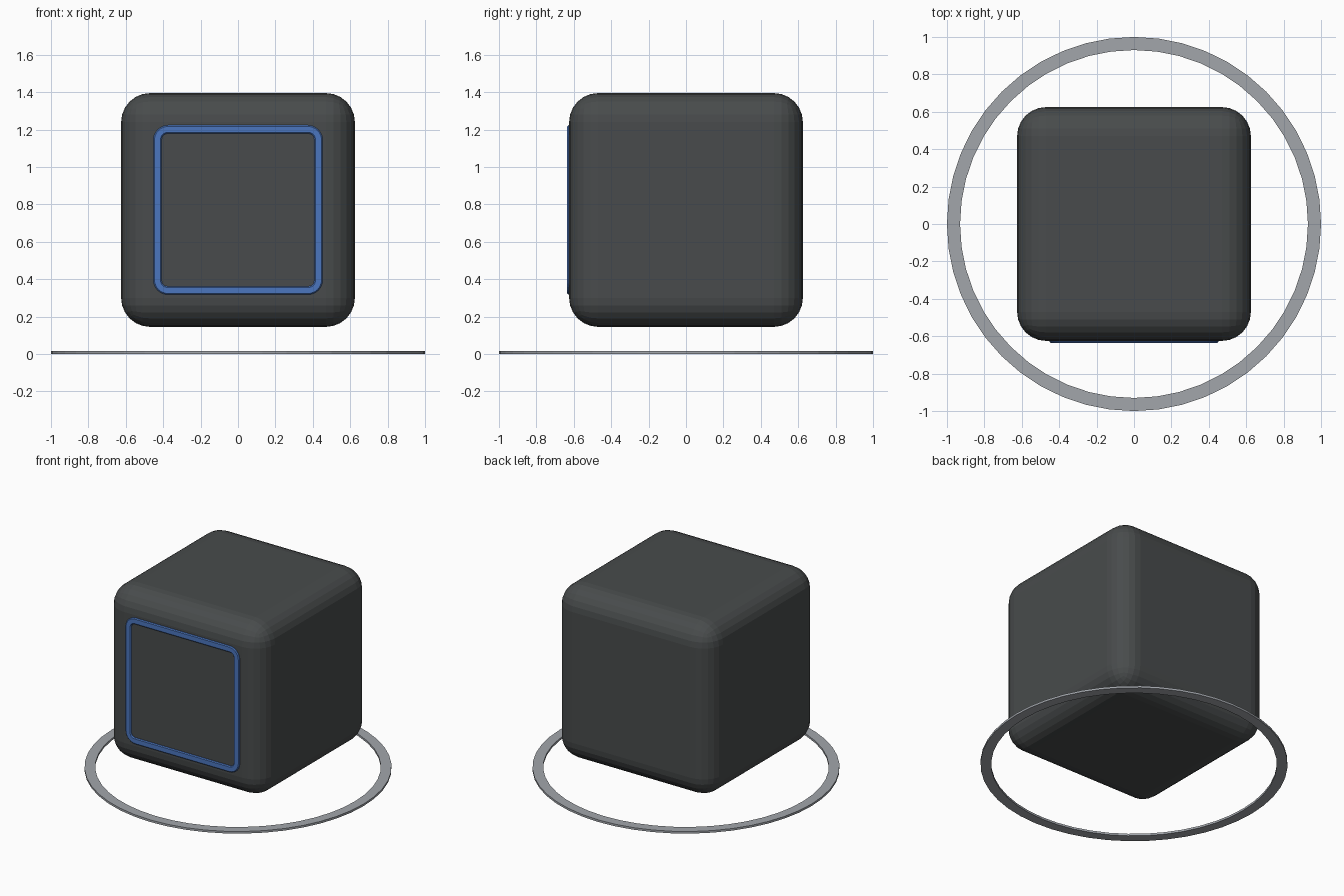
import bpy, bmesh, math

old = bpy.data.objects.get("Cube")
if old:
    bpy.data.objects.remove(old, do_unlink=True)


def material(name, rgb):
    m = bpy.data.materials.new(name)
    m.use_nodes = True
    m.diffuse_color = (*rgb, 1)
    m.node_tree.nodes["Principled BSDF"].inputs["Base Color"].default_value = (*rgb, 1)
    return m


def finish(name, bm, mat):
    bmesh.ops.recalc_face_normals(bm, faces=bm.faces)
    mesh = bpy.data.meshes.new(name)
    bm.to_mesh(mesh)
    bm.free()
    mesh.materials.append(mat)
    obj = bpy.data.objects.new(name, mesh)
    bpy.context.collection.objects.link(obj)
    return obj


def band(name, loops, mat):
    """Closed band skinned through a cycle of equally long point loops."""
    bm = bmesh.new()
    rows = [[bm.verts.new(p) for p in loop] for loop in loops]
    n = len(rows[0])
    for a, b in zip(rows, rows[1:] + rows[:1]):
        for i in range(n):
            j = (i + 1) % n
            bm.faces.new((a[i], a[j], b[j], b[i]))
    return finish(name, bm, mat)


def circle(r, z, n=48):
    return [(r * math.cos(math.tau * i / n), r * math.sin(math.tau * i / n), z)
            for i in range(n)]


def rounded_square(half, radius, y, steps=6):
    pts = []
    for corner in range(4):
        mid = math.pi / 4 + corner * math.pi / 2
        cx = math.copysign(half - radius, math.cos(mid))
        cz = math.copysign(half - radius, math.sin(mid))
        for s in range(steps + 1):
            a = (corner + s / steps) * math.pi / 2
            pts.append((cx + radius * math.cos(a), y, CENTRE + cz + radius * math.sin(a)))
    return pts


CENTRE, HALF = 0.77, 0.625
dark = material("charcoal", (0.065, 0.071, 0.072))
blue = material("blue", (0.07, 0.18, 0.52))
grey = material("light grey", (0.36, 0.38, 0.41))

# Rounded cube body
bm = bmesh.new()
bmesh.ops.create_cube(bm, size=2 * HALF)
bmesh.ops.translate(bm, verts=bm.verts, vec=(0, 0, CENTRE))
bmesh.ops.bevel(bm, geom=bm.edges[:], offset=0.155, segments=6, profile=0.5, affect='EDGES')
finish("body", bm, dark)

# Raised frame on the front, with softened edges
front, back, soft = -HALF - 0.01, -HALF + 0.01, 0.006
band("front_frame", [
    rounded_square(0.453, 0.08, back),
    rounded_square(0.453, 0.08, front + soft),
    rounded_square(0.453 - soft, 0.08 - soft, front),
    rounded_square(0.408 + soft, 0.03 + soft, front),
    rounded_square(0.408, 0.03, front + soft),
    rounded_square(0.408, 0.03, back),
], blue)

# Flat ring on the ground
band("ground_ring", [circle(1, 0), circle(1, 0.015), circle(0.93, 0.015), circle(0.93, 0)], grey)
